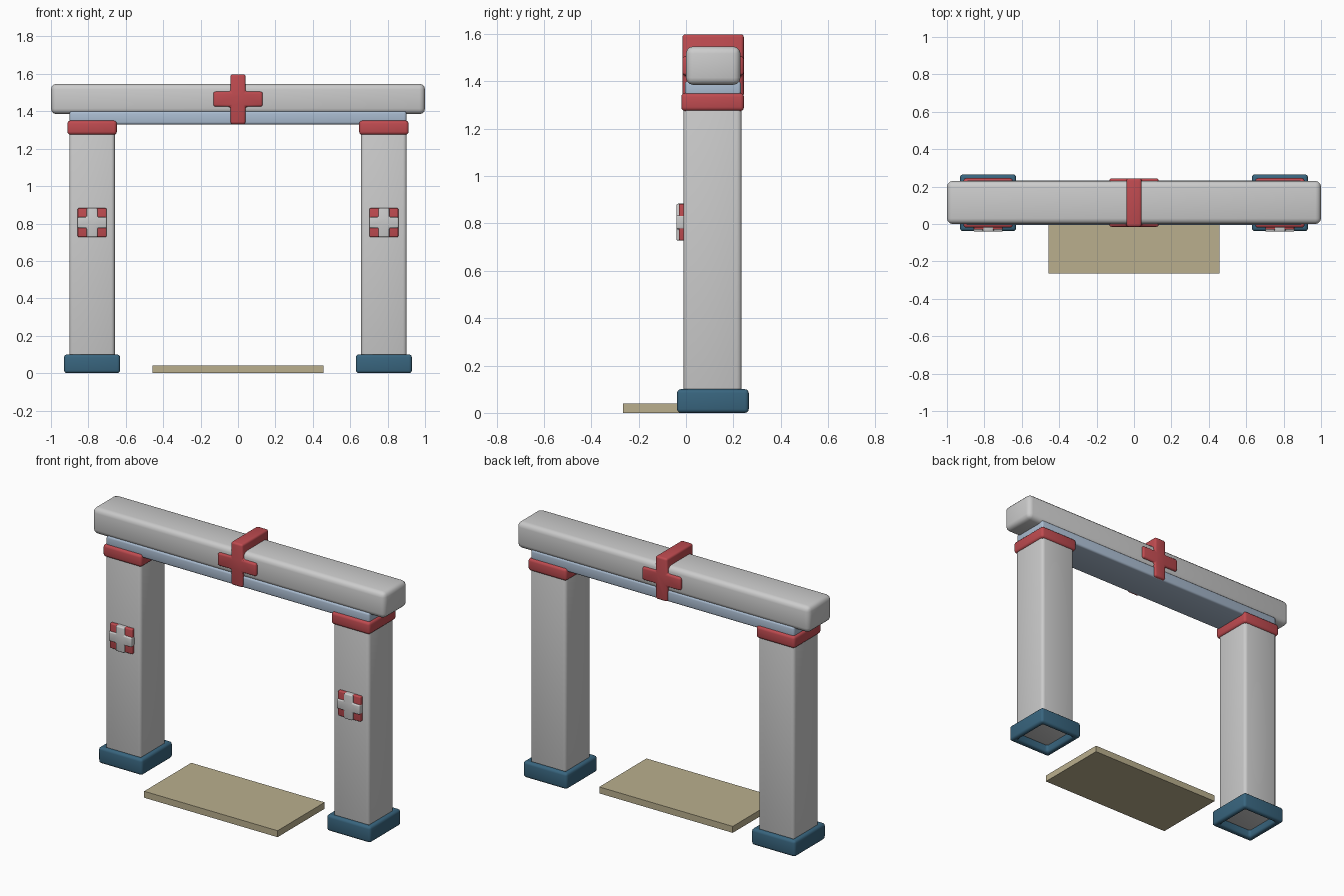
import bpy, bmesh, math
from mathutils import Vector

if "Cube" in bpy.data.objects:
    bpy.data.objects.remove(bpy.data.objects["Cube"])


def material(name, rgb):
    m = bpy.data.materials.new(name)
    m.diffuse_color = (*rgb, 1)
    m.use_nodes = True
    m.node_tree.nodes["Principled BSDF"].inputs["Base Color"].default_value = m.diffuse_color
    return m


RED = material("red", (0.52, 0.07, 0.08))
BLUE = material("dark_blue", (0.04, 0.13, 0.21))
SKY = material("light_blue", (0.40, 0.50, 0.63))
SAND = material("sand", (0.49, 0.43, 0.27))


def finish(bm, name, mat=None, bevel=0.0, segs=3):
    """Round the sharp edges, then turn the bmesh into an object."""
    bm.normal_update()
    if bevel:
        sharp = [e for e in bm.edges if e.calc_face_angle(0) > 0.6]
        bmesh.ops.bevel(bm, geom=sharp, offset=bevel, segments=segs,
                        profile=0.5, affect='EDGES', clamp_overlap=True)
    bmesh.ops.recalc_face_normals(bm, faces=bm.faces[:])
    me = bpy.data.meshes.new(name)
    bm.to_mesh(me)
    bm.free()
    ob = bpy.data.objects.new(name, me)
    bpy.context.collection.objects.link(ob)
    if mat:
        me.materials.append(mat)
    bpy.ops.object.select_all(action='DESELECT')
    ob.select_set(True)
    bpy.context.view_layer.objects.active = ob
    bpy.ops.object.shade_smooth_by_angle(angle=math.radians(35))
    return ob


def cube(x, y, z):
    """Box from (min, max) ranges."""
    bm = bmesh.new()
    bmesh.ops.create_cube(bm, size=1)
    for v in bm.verts:
        v.co = Vector([r[0] + (c + 0.5) * (r[1] - r[0])
                       for c, r in zip(v.co, (x, y, z))])
    return bm


def box(name, x, y, z, mat=None, bevel=0.0):
    return finish(cube(x, y, z), name, mat, bevel)


def ring(name, x, y, z, wall, mat, bevel):
    """Square collar, open at top and bottom."""
    bm = cube(x, y, z)
    bm.normal_update()
    ends = [f for f in bm.faces if abs(f.normal.z) > 0.9]
    bmesh.ops.inset_individual(bm, faces=ends, thickness=wall)
    edges = [e for f in ends for e in f.edges]
    bmesh.ops.delete(bm, geom=ends, context='FACES_ONLY')
    bmesh.ops.bridge_loops(bm, edges=edges)
    bmesh.ops.recalc_face_normals(bm, faces=bm.faces[:])
    return finish(bm, name, mat, bevel)


def cross(name, cx, cz, wide, tall, arm, y, mat=None, bevel=0.0):
    """Plus-shaped outline extruded along y."""
    a = arm
    pts = [(a, a), (a, tall), (-a, tall), (-a, a), (-wide, a), (-wide, -a),
           (-a, -a), (-a, -tall), (a, -tall), (a, -a), (wide, -a), (wide, a)]
    bm = bmesh.new()
    face = bm.faces.new([bm.verts.new((cx + px, y[0], cz + pz)) for px, pz in pts])
    new = bmesh.ops.extrude_face_region(bm, geom=[face])["geom"]
    for v in new:
        if isinstance(v, bmesh.types.BMVert):
            v.co.y = y[1]
    bmesh.ops.recalc_face_normals(bm, faces=bm.faces[:])
    return finish(bm, name, mat, bevel)


# Two legs with foot, cap and badge
for side, s in (("left", -1), ("right", 1)):
    cx = s * 0.78

    def span(h, c=cx):
        return (c - h, c + h)

    box(f"{side}_pillar", span(0.122), (-0.01, 0.235), (0.045, 1.30), None, 0.02)
    ring(f"{side}_foot", span(0.15), (-0.038, 0.265), (0, 0.1), 0.05, BLUE, 0.016)
    box(f"{side}_cap", span(0.132), (-0.02, 0.245), (1.275, 1.35), RED, 0.016)
    box(f"{side}_badge_plate", span(0.077), (-0.03, 0), (0.728, 0.882), RED, 0.006)
    cross(f"{side}_badge_cross", cx, 0.805, 0.078, 0.078, 0.029,
          (-0.041, 0), None, 0.007)

# Lintel and the plank beneath it
box("lintel_plank", (-0.9, 0.9), (-0.005, 0.232), (1.33, 1.40), SKY, 0.012)
box("lintel_beam", (-1, 1), (0, 0.23), (1.385, 1.547), None, 0.03)

# Cross wrapped through the beam
cross("lintel_cross", 0, 1.465, 0.132, 0.133, 0.04, (-0.015, 0.244), RED, 0.012)

# Doormat
box("doormat", (-0.456, 0.456), (-0.265, 0.195), (0, 0.04), SAND)
